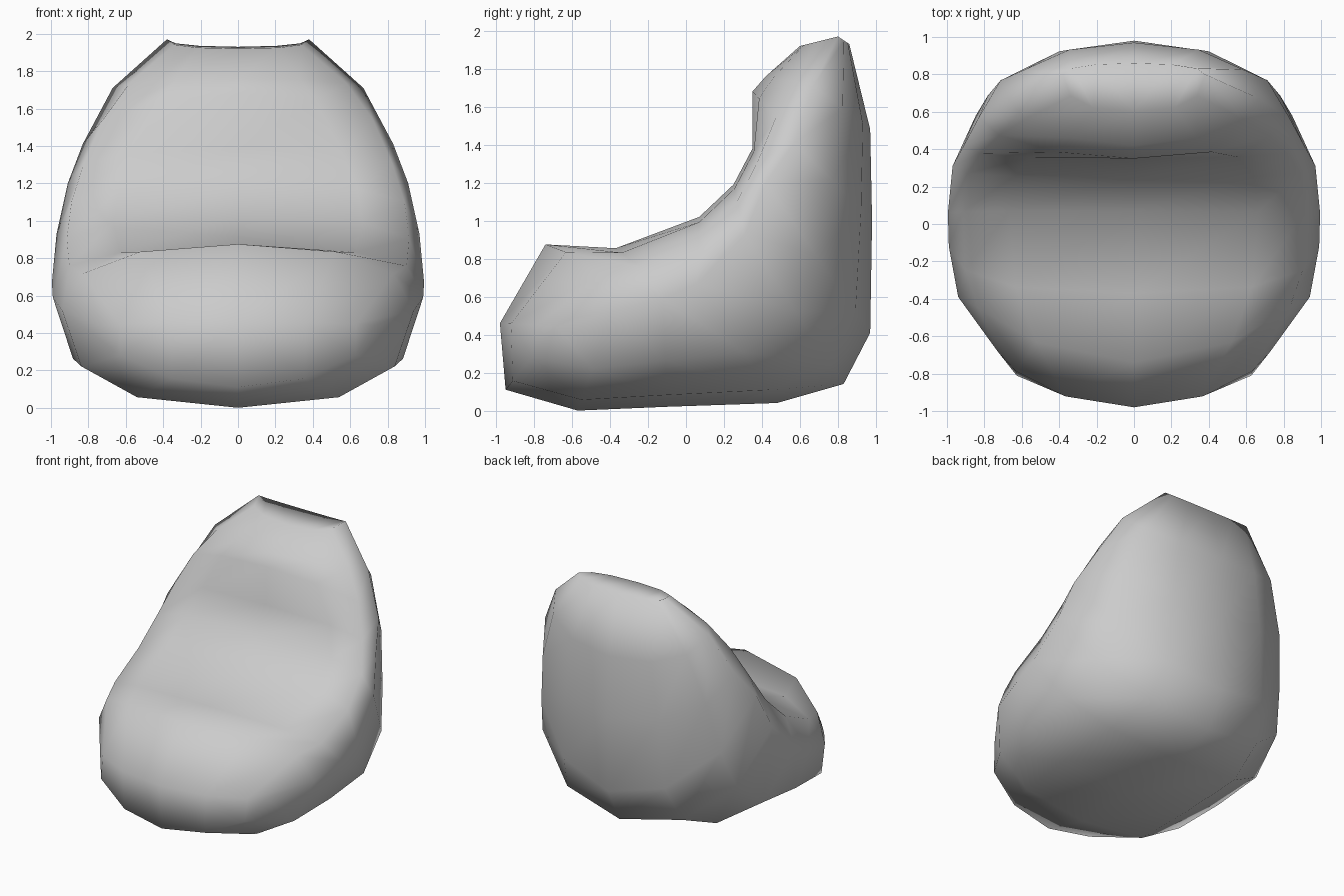
import bpy, bmesh
from math import sin, cos, pi

if "Cube" in bpy.data.objects:
    bpy.data.objects.remove(bpy.data.objects["Cube"])

# Cross-sections from front lip to headrest:
# inner (y, z), side (x, y, z), outer (y, z),
# roundness of inner half, of outer half, backward sweep of the inner half
SECTIONS = [
    ((-.98, .46), (.73, -.68, .44), (-.95, .11), 1.0, 1.05, 1.5),
    ((-.74, .875), (.94, -.39, .52), (-.57, .00), .85, .80, 3.0),
    ((-.37, .855), (.99, -.12, .59), (-.10, .02), .65, .80, 1.5),
    ((.07, 1.02), (.995, .06, .67), (.48, .04), .58, .80, 1),
    ((.25, 1.19), (.97, .31, .93), (.83, .14), .60, .95, 1),
    ((.35, 1.38), (.91, .42, 1.20), (.97, .41), .70, 1.05, 1),
    ((.35, 1.68), (.83, .57, 1.41), (.98, 1.0), 1.0, 1.05, 1.2),
    ((.42, 1.76), (.67, .67, 1.71), (.97, 1.48), 1.0, .95, 1.2),
    ((.60, 1.92), (.38, .80, 1.97), (.86, 1.93), .80, .90, 1),
]
STEPS = 3


def half_ring(inner, side, outer, p_in, p_out, sweep):
    """Points from the inner centre line round the +x side to the outer one."""
    w, sy, sz = side
    pts = []
    for k in range(2 * STEPS + 1):
        t = k * pi / 2 / STEPS
        end, p, q = (inner, p_in, sweep) if k <= STEPS else (outer, p_out, 1)
        a = 0 if k in (0, 2 * STEPS) else abs(sin(t)) ** p
        b = 0 if k == STEPS else abs(cos(t)) ** p
        pts.append((w * a, sy + (end[0] - sy) * b ** q, sz + (end[1] - sz) * b))
    return pts


# Bean bag body: loft the mirrored rings
bm = bmesh.new()
rings = []
for s in SECTIONS:
    half = half_ring(*s)
    full = half + [(-x, y, z) for x, y, z in half[-2:0:-1]]
    rings.append([bm.verts.new(p) for p in full])
n = len(rings[0])
for a, b in zip(rings, rings[1:]):
    for i in range(n):
        j = (i + 1) % n
        bm.faces.new((a[i], a[j], b[j], b[i]))

# Front and top ends: strips joining inner half to outer half
for r in (rings[0], rings[-1]):
    for sgn in (1, -1):
        for k in range(STEPS):
            m = 2 * STEPS
            ids = [sgn * k, sgn * (k + 1), sgn * (m - k - 1), sgn * (m - k)]
            ids = list(dict.fromkeys(i % n for i in ids))
            bm.faces.new([r[i] for i in ids])
bmesh.ops.recalc_face_normals(bm, faces=bm.faces)
for f in bm.faces:
    f.smooth = True
mesh = bpy.data.meshes.new("bean_bag_seat")
bm.to_mesh(mesh)
bm.free()
bpy.context.collection.objects.link(bpy.data.objects.new("bean_bag_seat", mesh))
